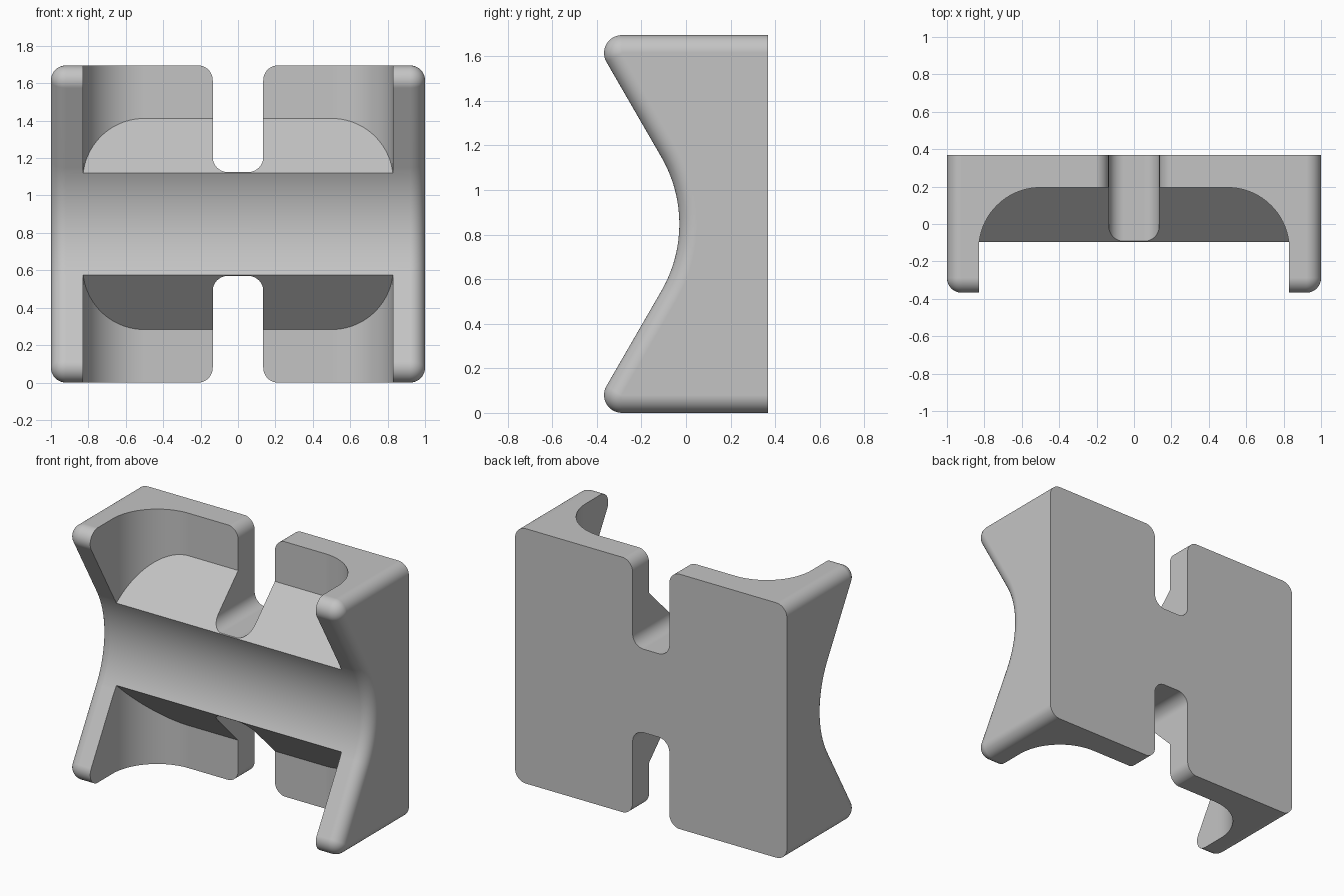
import bpy, bmesh
from math import sin, cos, pi, radians

cube = bpy.data.objects.get("Cube")
if cube:
    bpy.data.objects.remove(cube, do_unlink=True)

HEIGHT = 1.695
MID = HEIGHT / 2
BACK = 0.368
ROUND = 0.08          # radius of all small fillets
SADDLE = 0.60         # radius of the hollow in the front
SADDLE_Y = -0.03      # deepest point of the hollow
LEDGE = 1.125         # height of the slot bottom and pocket edge


def arc(cx, cy, r, start, end, steps=10):
    angles = [radians(start + (end - start) * i / steps) for i in range(steps + 1)]
    return [(cx + r * cos(a), cy + r * sin(a)) for a in angles]


def loft(name, rings):
    """Skin a stack of equal rings and cap both ends."""
    bm = bmesh.new()
    loops = [[bm.verts.new(p) for p in ring] for ring in rings]
    n = len(loops[0])
    for a, b in zip(loops, loops[1:]):
        for i in range(n):
            j = (i + 1) % n
            bm.faces.new((a[i], a[j], b[j], b[i]))
    bm.faces.new(loops[0])
    bm.faces.new(loops[-1])
    bmesh.ops.recalc_face_normals(bm, faces=bm.faces)
    mesh = bpy.data.meshes.new(name)
    bm.to_mesh(mesh)
    bm.free()
    obj = bpy.data.objects.new(name, mesh)
    bpy.context.collection.objects.link(obj)
    return obj


def side_profile(inset):
    """Side outline (y, z), shrunk by inset everywhere but at the flat back."""
    lower = [(BACK, inset)]
    lower += arc(ROUND - BACK, ROUND, ROUND - inset, 270, 150)
    upper = [(y, HEIGHT - z) for y, z in reversed(lower)]
    hollow = arc(SADDLE_Y - SADDLE, MID, SADDLE + inset, -30, 30, 32)
    return lower + hollow + upper


# Body: side outline swept across, with rounded outer rims
rim = ROUND - 0.001
steps = [radians(90 * i / 10) for i in range(11)]
half = [(1 - rim + rim * sin(t), rim * (1 - cos(t))) for t in steps]
stations = [(-x, d) for x, d in reversed(half)] + half
body = loft("spool_body", [[(x, y, z) for y, z in side_profile(d)] for x, d in stations])


def flip(points, upper):
    return points if upper else [(x, y, HEIGHT - z) for x, y, z in points]


def pocket_cutter(upper):
    """Wide round-cornered pocket with a floor sloping at 45 degrees."""
    right = [(0.83, -0.5)] + arc(0.50, -0.135, 0.33, 0, 90, 24)
    plan = right + [(-x, y) for x, y in reversed(right)]
    floor = [(x, y, LEDGE + 0.092 + y) for x, y in plan]
    top = [(x, y, 2.0) for x, y in plan]
    return loft("pocket_cutter", [flip(floor, upper), flip(top, upper)])


def slot_cutter(upper):
    """Narrow slot with round bottom corners and a flared mouth."""
    w = 0.135
    right = arc(w - ROUND, LEDGE + ROUND, ROUND, -90, 0)
    right += arc(w + ROUND, HEIGHT - ROUND + 0.001, ROUND, 180, 90)
    right.append((w + ROUND, 2.0))
    outline = right + [(-x, z) for x, z in reversed(right)]
    rings = [flip([(x, y, z) for x, z in outline], upper) for y in (-0.6, 0.6)]
    return loft("slot_cutter", rings)


# Cut pockets and slots at the top and the bottom
bpy.context.view_layer.objects.active = body
for upper in (True, False):
    for make in (pocket_cutter, slot_cutter):
        cutter = make(upper)
        cutter.hide_render = True
        mod = body.modifiers.new("cut", 'BOOLEAN')
        mod.operation = 'DIFFERENCE'
        mod.solver = 'EXACT'
        mod.object = cutter
        bpy.ops.object.modifier_apply(modifier=mod.name)
        bpy.data.objects.remove(cutter, do_unlink=True)

# Plain grey finish
grey = bpy.data.materials.new("light_grey")
grey.use_nodes = True
colour = (0.55, 0.55, 0.55, 1)
grey.diffuse_color = colour
grey.node_tree.nodes["Principled BSDF"].inputs["Base Color"].default_value = colour
body.data.materials.clear()
body.data.materials.append(grey)

# Smooth fillets, crisp edges
for obj in bpy.context.selected_objects:
    obj.select_set(False)
body.select_set(True)
bpy.context.view_layer.objects.active = body
bpy.ops.object.shade_smooth_by_angle(angle=radians(30))
weighted = body.modifiers.new("flat_face_normals", 'WEIGHTED_NORMAL')
weighted.keep_sharp = True
